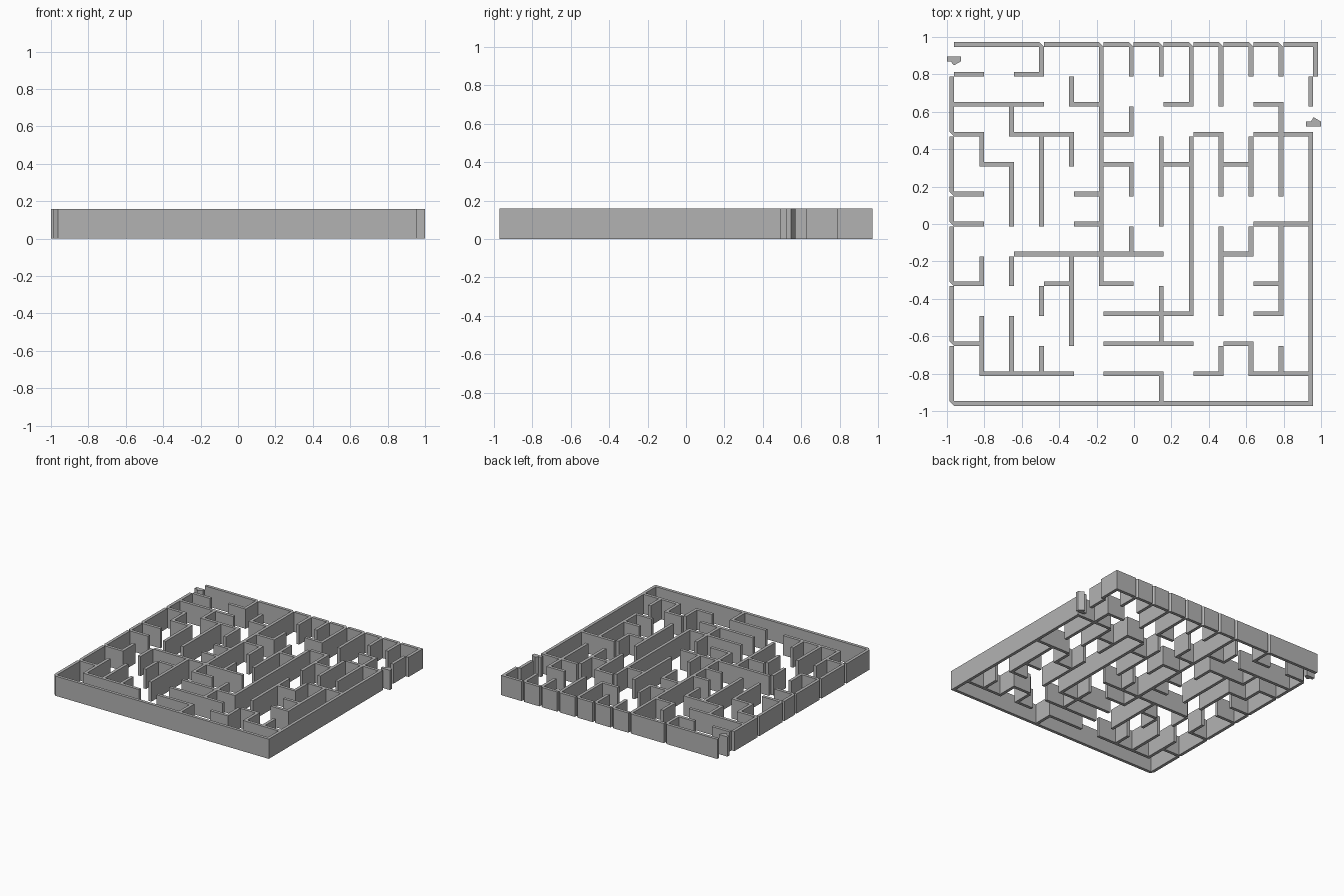
import bpy
import bmesh

if "Cube" in bpy.data.objects:
    bpy.data.objects.remove(bpy.data.objects["Cube"], do_unlink=True)

PITCH, HALF, HEIGHT = 0.16, 0.0125, 0.16
LEFT, BACK = -0.9745, 0.96
LINES = "abcdefghijklm"          # grid lines, left to right and back to front
LAST = 2 * (len(LINES) - 1)      # strip index of the last grid line

# Walls along x: one string per grid line from the back, each pair a span
ROWS = ["am", "ab cd", "ad ef hi kl", "ab ce fg ij km", "bc fg hi jk",
        "ab ef", "ab ef km", "ch jk", "ab de fg kl", "fi kl",
        "ab fi jk", "be fh ij km", "am"]
# Walls along y: one string per grid line from the left
COLUMNS = ["bm", "de hi jl", "cd eg hi jl", "ab dg ij kl", "bc de hk",
           "ai", "ab cd ef gh", "ab dg ik lm", "ac dj",
           "ac df gj kl", "ab df gh kl", "ab cf gj kl", "bc dm"]
# Outer corners cut diagonally, where a wall branches off the border
CUT_BACK, CUT_LEFT = "dfghijkl", "dfgikm"

grey = bpy.data.materials.new("wall_grey")
grey.use_nodes = True
grey.diffuse_color = (0.45, 0.45, 0.45, 1)
grey.node_tree.nodes["Principled BSDF"].inputs["Base Color"].default_value = grey.diffuse_color


def strip(letter):
    return 2 * LINES.index(letter)


def spans(lines):
    """Yield the strip of each wall and the strips it runs through."""
    for line, text in enumerate(lines):
        for start, end in text.split():
            for step in range(strip(start) + 1, strip(end) + 1):
                yield 2 * line, step


def edge(k):
    """Distance of the k-th strip boundary from the first grid line."""
    return (k // 2) * PITCH + (HALF if k % 2 else -HALF)


def make_prism(name, outlines):
    """Stand flat outlines up into one solid, sharing their corners."""
    bm = bmesh.new()
    corners = {}
    for outline in outlines:
        verts = []
        for x, y in outline:
            key = (round(x, 4), round(y, 4))
            if key not in corners:
                corners[key] = bm.verts.new((x, y, 0))
            verts.append(corners[key])
        bm.faces.new(verts)
    top = bmesh.ops.extrude_face_region(bm, geom=bm.faces[:], use_keep_orig=True)
    moved = [v for v in top["geom"] if isinstance(v, bmesh.types.BMVert)]
    bmesh.ops.translate(bm, verts=moved, vec=(0, 0, HEIGHT))
    bmesh.ops.recalc_face_normals(bm, faces=bm.faces[:])
    mesh = bpy.data.meshes.new(name)
    bm.to_mesh(mesh)
    bm.free()
    mesh.materials.append(grey)
    obj = bpy.data.objects.new(name, mesh)
    bpy.context.collection.objects.link(obj)
    return obj


# Collect the filled cells of the wall plan
cells = {(step, line) for line, step in spans(ROWS)}
cells |= set(spans(COLUMNS))
# Offset end wall at the back left corner
cells |= {(LAST + 1, step) for step in range(3)}
cut = {(strip(c), 0) for c in CUT_BACK} | {(0, strip(c)) for c in CUT_LEFT}

outlines = []
for i, j in sorted(cells):
    x0 = LEFT + edge(i)
    x1 = LEFT + edge(i + 1) if i <= LAST else x0 + 2 * HALF
    y1, y0 = BACK - edge(j), BACK - edge(j + 1)
    quad = [(x0, y0), (x1, y0), (x1, y1), (x0, y1)]
    if (i, j) in cut:
        quad.pop(2 if j == 0 else 0)
    outlines.append(quad)
make_prism("maze_walls", outlines)

# Small pointed markers at the two openings
make_prism("entrance_marker", [[(-1, 0.895), (-1, 0.87), (-0.98, 0.87),
                                (-0.963, 0.848), (-0.925, 0.87), (-0.925, 0.895)]])
make_prism("exit_marker", [[(1, 0.522), (1, 0.547), (0.96, 0.571),
                            (0.945, 0.547), (0.92, 0.547), (0.92, 0.522)]])
